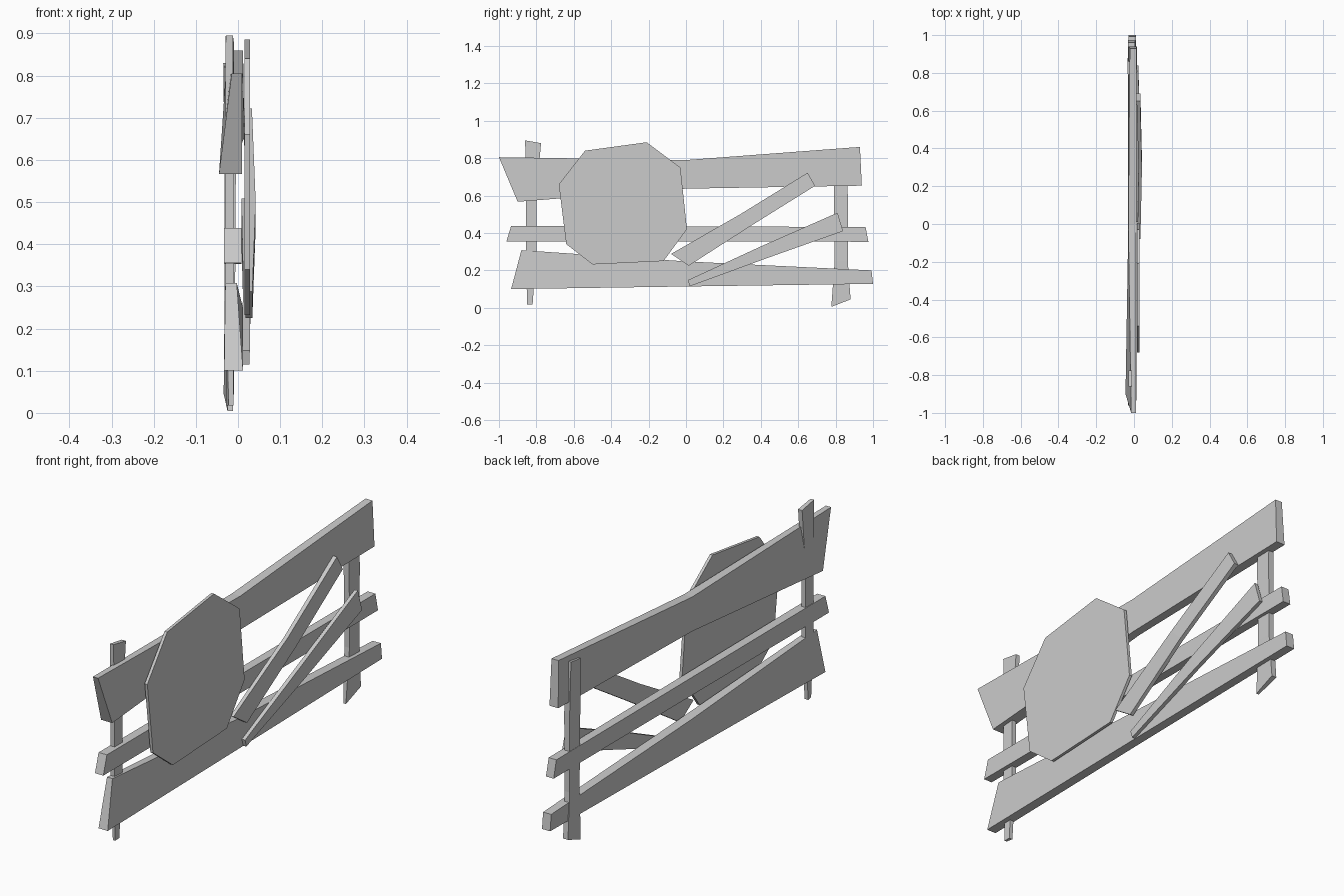
import bpy


def make_mesh(name, verts, faces):
    me = bpy.data.meshes.new(name)
    me.from_pydata(verts, [], faces)
    me.validate()
    ob = bpy.data.objects.new(name, me)
    bpy.context.collection.objects.link(ob)
    return ob


def board(name, sections):
    """Loft of four-sided sections: (y, z) edge A, (y, z) edge B, x back/front at A, x back/front at B."""
    verts, faces = [], []
    for ya, za, yb, zb, a0, a1, b0, b1 in sections:
        verts += [(a0, ya, za), (a1, ya, za), (b1, yb, zb), (b0, yb, zb)]
    n = len(sections)
    for s in range(n - 1):
        for k in range(4):
            i, j = s * 4 + k, s * 4 + (k + 1) % 4
            faces.append((i, i + 4, j + 4, j))
    faces.append((0, 1, 2, 3))
    e = (n - 1) * 4
    faces.append((e + 3, e + 2, e + 1, e))
    return make_mesh(name, verts, faces)


# Horizontal rails, section edges are top then bottom
board("top_rail", [
    (-1.0, .805, -.90, .567, -.015, .01, -.045, .01),
    (0.0, .79, 0.0, .637, -.03, .012, -.03, .008),
    (.93, .86, .94, .653, -.022, .012, -.028, .015)])
board("middle_rail", [
    (-.935, .438, -.96, .355, -.033, .008, -.033, .008),
    (.96, .432, .975, .353, -.033, .005, -.03, .008)])
board("bottom_rail", [
    (-.88, .308, -.935, .10, -.03, -.003, -.033, .012),
    (0.0, .248, 0.0, .114, -.032, .012, -.03, .012),
    (.992, .20, 1.0, .128, -.03, .01, -.03, .01)])

# Upright posts, section edges are -y side then +y side
board("left_post", [
    (-.85, .018, -.82, .018, -.022, -.011, -.028, -.011),
    (-.855, .30, -.80, .30, -.03, -.01, -.03, -.01),
    (-.855, .60, -.80, .60, -.03, -.01, -.03, -.01),
    (-.86, .895, -.775, .88, -.029, -.012, -.03, -.01)])
board("right_post", [
    (.777, .005, .88, .045, -.025, -.012, -.034, -.01),
    (.795, .25, .865, .25, -.032, -.007, -.032, -.007),
    (.79, .60, .865, .60, -.032, -.005, -.032, -.005),
    (.79, .82, .86, .83, -.033, -.012, -.035, -.012)])

# Loose planks nailed on at an angle, edges are upper then lower
board("upper_brace", [
    (-.08, .288, .015, .225, .018, .034, .018, .034),
    (.29, .50, .35, .44, .024, .042, .024, .042),
    (.65, .722, .69, .652, .014, .033, .014, .034)])
board("lower_brace", [
    (.01, .148, .02, .115, .010, .028, .010, .027),
    (.40, .328, .44, .268, .012, .030, .012, .030),
    (.81, .508, .84, .41, .008, .024, .008, .024)])

# Eight-sided panel
outline = [(-.68, .66), (-.54, .84), (-.21, .885), (-.03, .75),
           (.005, .42), (-.12, .25), (-.50, .232), (-.64, .34)]
m = len(outline)
verts = [(x, y, z) for x in (.016, .029) for y, z in outline]
faces = [tuple(range(m)), tuple(range(2 * m - 1, m - 1, -1))]
faces += [(i, i + m, (i + 1) % m + m, (i + 1) % m) for i in range(m)]
make_mesh("panel", verts, faces)

# Consistent outward normals
import bmesh
for ob in bpy.data.objects:
    bm = bmesh.new()
    bm.from_mesh(ob.data)
    bmesh.ops.recalc_face_normals(bm, faces=bm.faces)
    bm.to_mesh(ob.data)
    bm.free()
